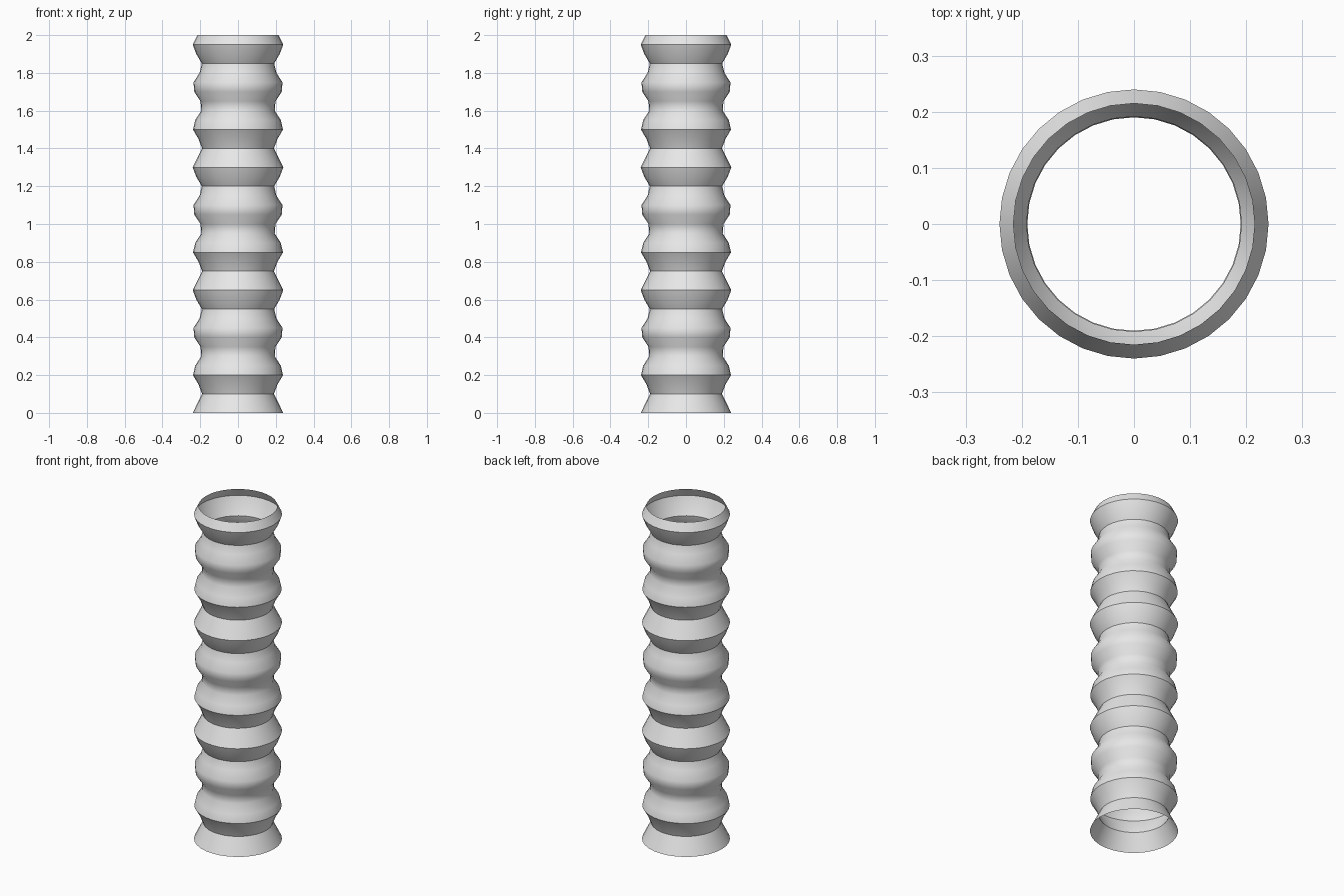
import bpy, bmesh, math

if "Cube" in bpy.data.objects:
    bpy.data.objects.remove(bpy.data.objects["Cube"])

SIDES = 32          # segments around the tube
STEP = 0.05         # ring spacing
RINGS = 41
MID, WAVE = 0.215, 0.025
PERIOD = 0.65 / 3   # length of one corrugation


def radius(z):
    return MID + WAVE * math.sin(2 * math.pi * (z - 0.375) / PERIOD)


# Material
grey = bpy.data.materials.new("light grey")
grey.diffuse_color = (0.8, 0.8, 0.8, 1)
grey.use_nodes = True
grey.node_tree.nodes["Principled BSDF"].inputs["Base Color"].default_value = grey.diffuse_color

# Open corrugated tube: stacked rings following a wave
bm = bmesh.new()
rings = []
for i in range(RINGS):
    z = i * STEP
    r = radius(z)
    rings.append([bm.verts.new((r * math.cos(2 * math.pi * k / SIDES),
                                r * math.sin(2 * math.pi * k / SIDES), z))
                  for k in range(SIDES)])
for low, high in zip(rings, rings[1:]):
    for k in range(SIDES):
        n = (k + 1) % SIDES
        bm.faces.new((low[k], low[n], high[n], high[k]))

mesh = bpy.data.meshes.new("corrugated_tube")
bm.to_mesh(mesh)
bm.free()
mesh.materials.append(grey)
tube = bpy.data.objects.new("corrugated_tube", mesh)
bpy.context.collection.objects.link(tube)

# Smooth the gentle bends, keep the tight ridges crisp
bpy.context.view_layer.objects.active = tube
tube.select_set(True)
bpy.ops.object.shade_smooth_by_angle(angle=math.radians(40))
